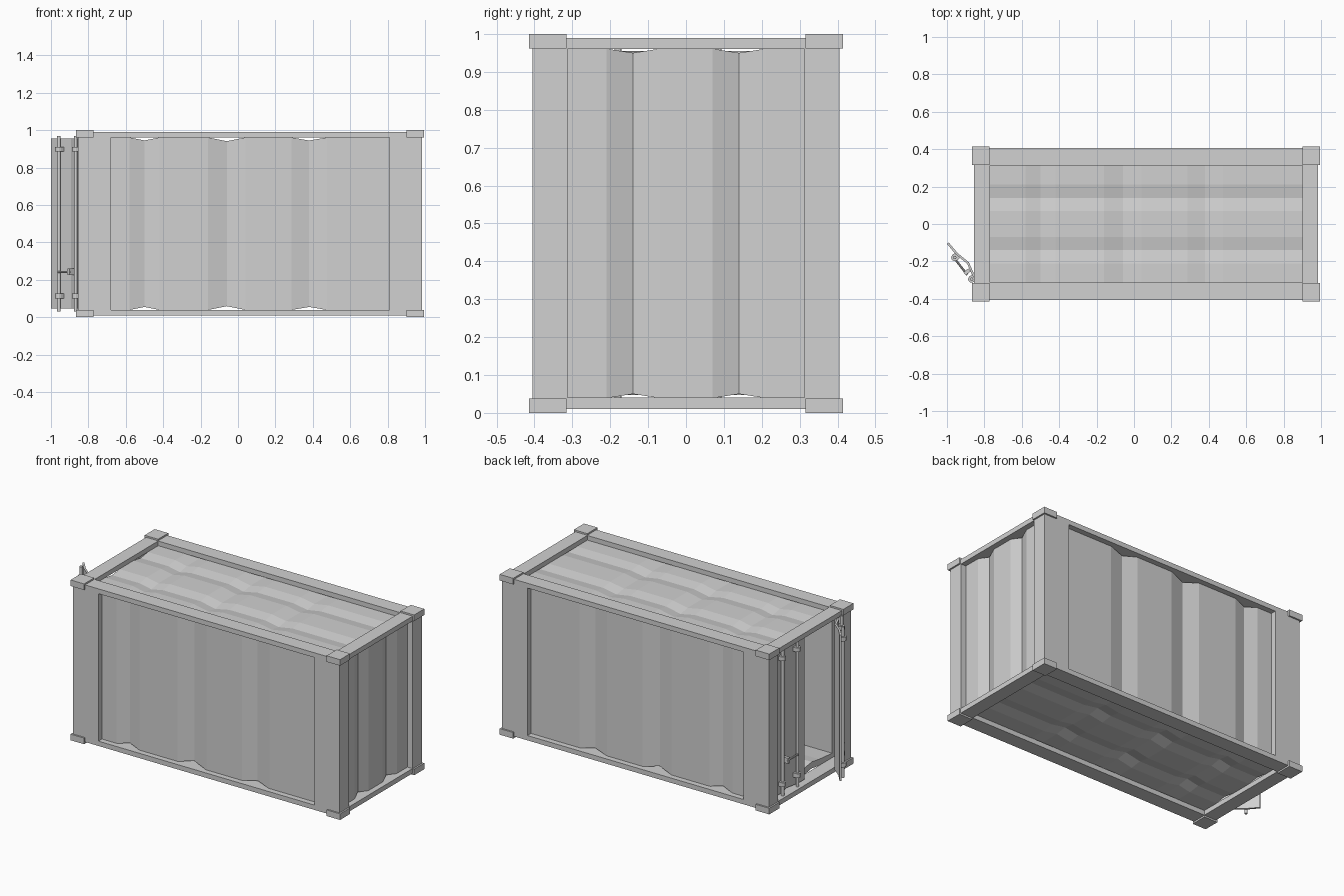
import bpy, bmesh, math
from mathutils import Matrix, Vector

cube = bpy.data.objects.get("Cube")
if cube:
    bpy.data.objects.remove(cube, do_unlink=True)

COLOR = (0.64, 0.64, 0.64, 1)
steel = bpy.data.materials.new("grey steel")
steel.use_nodes = True
steel.diffuse_color = COLOR
steel.node_tree.nodes["Principled BSDF"].inputs["Base Color"].default_value = COLOR


def finish(name, bm):
    bmesh.ops.recalc_face_normals(bm, faces=bm.faces)
    mesh = bpy.data.meshes.new(name)
    bm.to_mesh(mesh)
    bm.free()
    mesh.materials.append(steel)
    obj = bpy.data.objects.new(name, mesh)
    bpy.context.collection.objects.link(obj)
    return obj


def add_box(bm, x, y, z):
    size = Vector((abs(x[1] - x[0]), abs(y[1] - y[0]), abs(z[1] - z[0]), 1))
    centre = Vector((sum(x), sum(y), sum(z))) / 2
    bmesh.ops.create_cube(bm, size=1, matrix=Matrix.Translation(centre) @ Matrix.Diagonal(size))


def add_rod(bm, centre, radius, length, axis="Z", sides=12):
    turn = Matrix.Rotation(math.pi / 2, 4, "X") if axis == "Y" else Matrix()
    bmesh.ops.create_cone(bm, cap_ends=True, segments=sides, radius1=radius, radius2=radius,
                          depth=length, matrix=Matrix.Translation(centre) @ turn)


# Corrugated shell: folds run around the box in both directions, open at one end
X_END, Y_SIDE, Z_LOW, Z_HIGH = 0.95, 0.37, 0.039, 0.961
xs, ys = [(-0.77, 0)], [(-Y_SIDE, 0)]
for centre, half, dip in ((-0.5, 0.08, 0.016), (-0.06, 0.1, 0.02), (0.38, 0.095, 0.016)):
    xs += [(centre - half, 0), (centre, dip), (centre + half, 0)]
for centre in (-0.14, 0.14):
    ys += [(centre - 0.07, 0), (centre, 0.011), (centre + 0.07, 0)]
xs.append((X_END, 0))
ys.append((Y_SIDE, 0))

bm = bmesh.new()
layers = []
for base, sign in ((Z_LOW, 1), (Z_HIGH, -1)):
    grid = []
    for i, (x, dx) in enumerate(xs):
        row = []
        for j, (y, dy) in enumerate(ys):
            px = x - 2.3 * dy if i == len(xs) - 1 else x
            py = y - math.copysign(1.3 * dx, y) if j in (0, len(ys) - 1) else y
            row.append(bm.verts.new((px, py, base + sign * (dx + dy))))
        grid.append(row)
    layers.append(grid)
low, high = layers
for i in range(len(xs) - 1):
    for j in range(len(ys) - 1):
        for g in layers:
            bm.faces.new((g[i][j], g[i + 1][j], g[i + 1][j + 1], g[i][j + 1]))
    for j in (0, -1):
        bm.faces.new((low[i][j], low[i + 1][j], high[i + 1][j], high[i][j]))
for j in range(len(ys) - 1):
    bm.faces.new((low[-1][j], low[-1][j + 1], high[-1][j + 1], high[-1][j]))
shell = finish("corrugated_shell", bm)
# make sure the roof points up so the thickness goes inwards
if max(shell.data.polygons, key=lambda p: p.center.z).normal.z < 0:
    shell.data.flip_normals()
mod = shell.modifiers.new("thickness", "SOLIDIFY")
mod.thickness = 0.04
mod.offset = -1

# Frame: flat rings above and below, joined by L-shaped corner posts
X0, X1, Y1 = -0.855, 0.985, 0.405
for name, z in (("bottom_frame", (0.01, 0.04)), ("top_frame", (0.96, 0.99))):
    bm = bmesh.new()
    for s in (-1, 1):
        add_box(bm, (X0, X1), (s * 0.313, s * Y1), z)
    add_box(bm, (X0, -0.77), (-0.313, 0.313), z)
    add_box(bm, (0.9, X1), (-0.313, 0.313), z)
    finish(name, bm)

for end, outer, inner, plate in (("door_end", X0, -0.68, -0.82), ("closed_end", X1, 0.81, 0.95)):
    for side, s in (("front", -1), ("back", 1)):
        bm = bmesh.new()
        add_box(bm, (outer, inner), (s * Y1, s * 0.365), (0.04, 0.96))
        add_box(bm, (outer, plate), (s * 0.365, s * 0.313), (0.04, 0.96))
        finish(f"{end}_{side}_post", bm)

# Corner castings
bm = bmesh.new()
for x in ((-0.865, -0.772), (0.902, 0.995)):
    for s in (-1, 1):
        for z in ((0, 0.038), (0.962, 1)):
            add_box(bm, x, (s * 0.415, s * 0.315), z)
finish("corner_castings", bm)

# Doors: local origin on the outer lock rod, +y along the door, +x inwards
PANEL = ((0.02, -0.07), (0.021, 0.012), (0.038, 0.08), (0.021, 0.155), (0.018, 0.23))


def build_door(name, matrix):
    parts = []
    # folded panel
    bm = bmesh.new()
    line = [(n - 0.006, a) for n, a in PANEL] + [(n + 0.006, a) for n, a in reversed(PANEL)]
    face = bm.faces.new([bm.verts.new((n, a, 0.047)) for n, a in line])
    up = bmesh.ops.extrude_face_region(bm, geom=[face])["geom"]
    bmesh.ops.translate(bm, vec=(0, 0, 0.908), verts=[v for v in up if isinstance(v, bmesh.types.BMVert)])
    parts.append(finish(name + "_panel", bm))
    # lock rods with their brackets
    bm = bmesh.new()
    for a in (0, 0.147):
        add_rod(bm, (0, a, 0.5), 0.009, 0.94)
        for z in (0.113, 0.898):
            add_rod(bm, (0, a, z), 0.019, 0.026)
            add_box(bm, (0, 0.02), (a - 0.019, a + 0.019), (z - 0.013, z + 0.013))
    parts.append(finish(name + "_lock_rods", bm))
    # handle
    bm = bmesh.new()
    add_rod(bm, (-0.004, 0.09, 0.242), 0.006, 0.115, "Y", 8)
    add_box(bm, (-0.012, 0.022), (0.036, 0.056), (0.225, 0.26))
    parts.append(finish(name + "_handle", bm))
    for obj in parts:
        obj.data.transform(matrix)
        if matrix.determinant() < 0:
            obj.data.flip_normals()


build_door("closed_door", Matrix.Translation((-0.83, 0.232, 0)) @ Matrix.Diagonal((1, -1, 1, 1)))
build_door("open_door", Matrix.Translation((-0.868, -0.295, 0)) @ Matrix.Rotation(math.radians(38), 4, "Z"))
